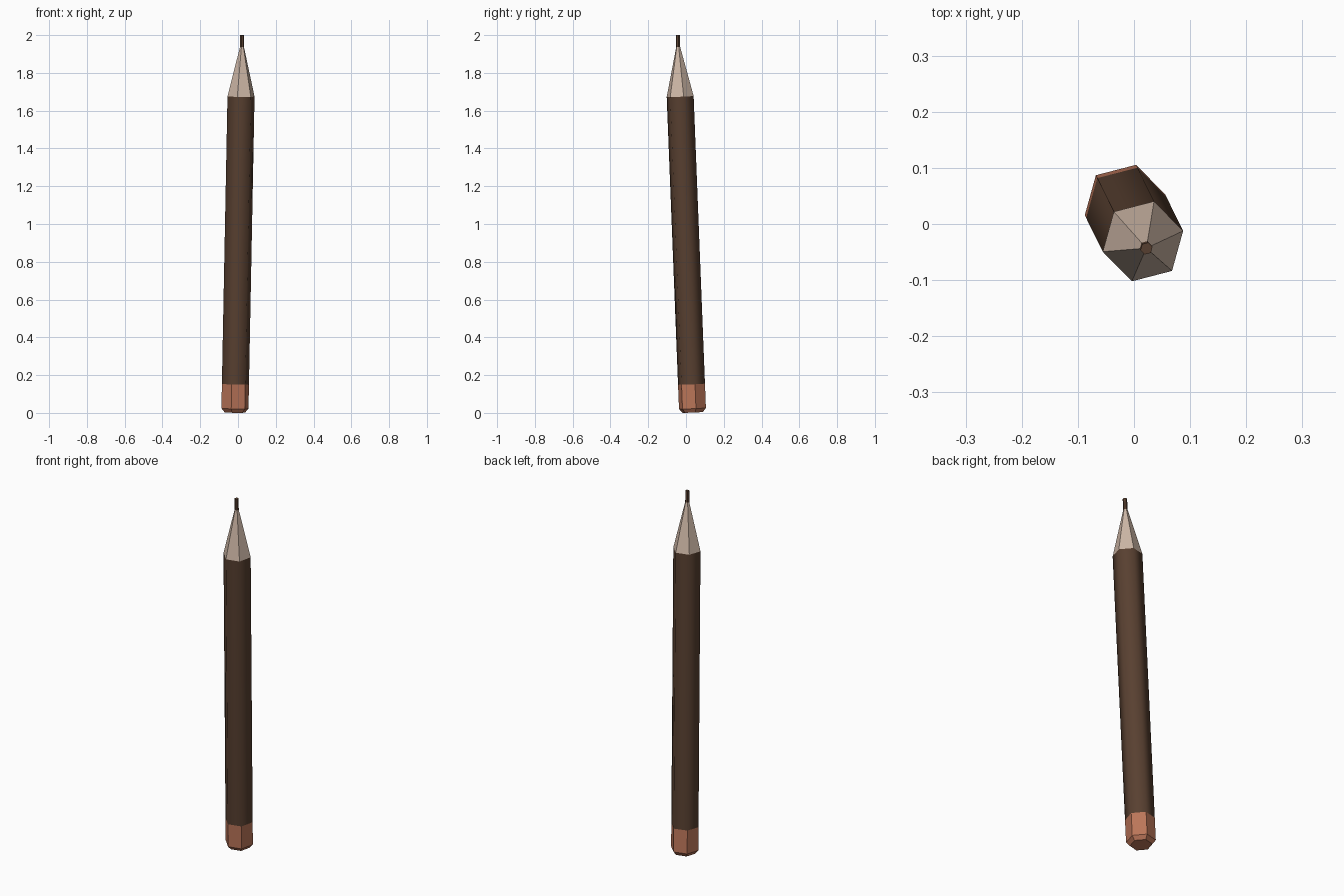
import bpy, math
from mathutils import Vector, Matrix

if "Cube" in bpy.data.objects:
    bpy.data.objects.remove(bpy.data.objects["Cube"])

# Tilted pencil axis
BASE = Vector((-0.0165, 0.035, 0.0025))
AXIS = Vector((0.0194, -0.0394, 1.0))
TILT = Matrix.Translation(BASE) @ Vector((0, 0, 1)).rotation_difference(AXIS).to_matrix().to_4x4()
SIDES, TURN = 6, math.radians(14.5)


def material(name, rgb):
    m = bpy.data.materials.new(name)
    m.diffuse_color = (*rgb, 1)
    m.use_nodes = True
    m.node_tree.nodes["Principled BSDF"].inputs["Base Color"].default_value = m.diffuse_color
    return m


def hex_part(name, rings, mat, cap_bottom=False, cap_top=False, smooth=False):
    """Six-sided lathe along the pencil axis; rings are (radius, height)."""
    verts = [TILT @ Vector((r * math.cos(TURN + i * math.tau / SIDES),
                            r * math.sin(TURN + i * math.tau / SIDES), h))
             for r, h in rings for i in range(SIDES)]
    faces = []
    for k in range(len(rings) - 1):
        a = k * SIDES
        for i in range(SIDES):
            j = (i + 1) % SIDES
            faces.append((a + i, a + j, a + SIDES + j, a + SIDES + i))
    if cap_bottom:
        faces.append(tuple(reversed(range(SIDES))))
    if cap_top:
        faces.append(tuple(range(len(verts) - SIDES, len(verts))))
    mesh = bpy.data.meshes.new(name)
    mesh.from_pydata(verts, [], faces)
    mesh.materials.append(mat)
    for p in mesh.polygons:
        p.use_smooth = smooth
    mesh.update()
    ob = bpy.data.objects.new(name, mesh)
    bpy.context.collection.objects.link(ob)
    return ob


brown = material("dark brown", (0.098, 0.051, 0.030))
wood = material("pale wood", (0.61, 0.47, 0.38))
rust = material("rust eraser", (0.50, 0.18, 0.10))

R = 0.074
# Chamfered end cap, painted shaft, sharpened wood cone and lead
hex_part("eraser", [(0.056, 0), (R, 0.021), (R, 0.150)], rust, cap_bottom=True)
hex_part("shaft", [(R, 0.150), (R, 1.674)], brown, smooth=True)
hex_part("wood_cone", [(R, 1.674), (0.011, 1.936)], wood)
hex_part("lead", [(0.011, 1.936), (0.011, 1.999)], brown, cap_top=True)

# Lead end lands just at two units
bpy.context.view_layer.update()
